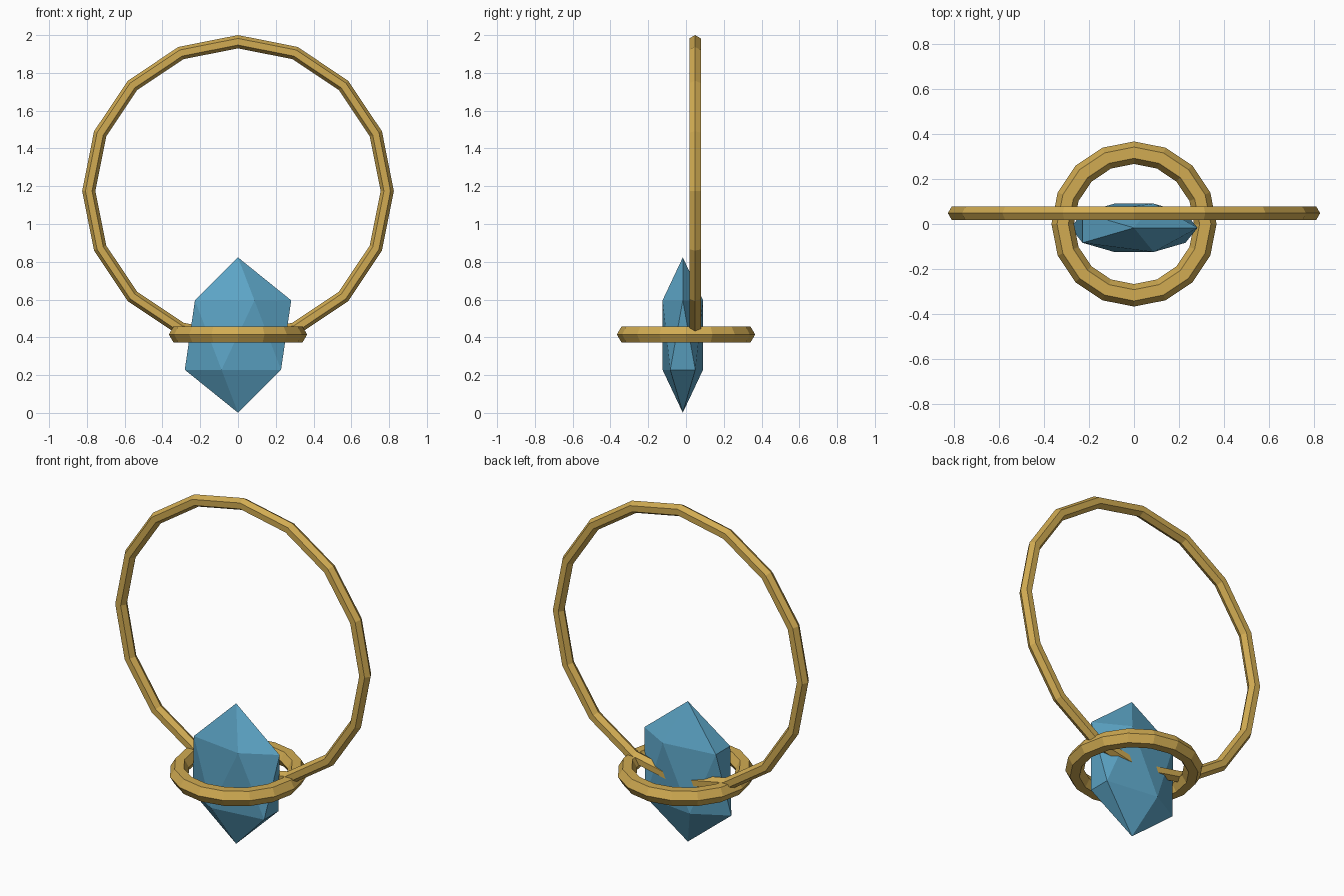
import bpy
import math

if "Cube" in bpy.data.objects:
    bpy.data.objects.remove(bpy.data.objects["Cube"])


def material(name, rgb):
    mat = bpy.data.materials.new(name)
    mat.diffuse_color = (*rgb, 1.0)
    mat.use_nodes = True
    mat.node_tree.nodes["Principled BSDF"].inputs["Base Color"].default_value = mat.diffuse_color
    return mat


gold = material("gold", (0.64, 0.41, 0.085))
blue = material("crystal_blue", (0.107, 0.371, 0.56))


def finish(name, mat):
    obj = bpy.context.object
    obj.name = name
    obj.data.materials.append(mat)
    bpy.ops.object.shade_flat()
    return obj


def ring(name, location, radius, thickness, tilt=0.0):
    """Faceted band with a six-sided section, ridge facing outward."""
    bpy.ops.mesh.primitive_torus_add(
        major_segments=16, minor_segments=6,
        major_radius=radius, minor_radius=thickness,
        location=location, rotation=(tilt, 0, 0))
    return finish(name, gold)


# Large upright hoop, running through the crystal at its lowest point
ring("chain_hoop", (0, 0.048, 1.175), 0.79, 0.035, math.pi / 2)

# Small horizontal band around the crystal
ring("crystal_band", (0, 0, 0.415), 0.316, 0.05)

# Flattened twenty-sided crystal
bpy.ops.mesh.primitive_ico_sphere_add(subdivisions=1, radius=1, location=(0, -0.017, 0.412))
crystal = finish("crystal", blue)
crystal.scale = (0.315, 0.126, 0.411)
bpy.ops.object.transform_apply(location=False, rotation=False, scale=True)
